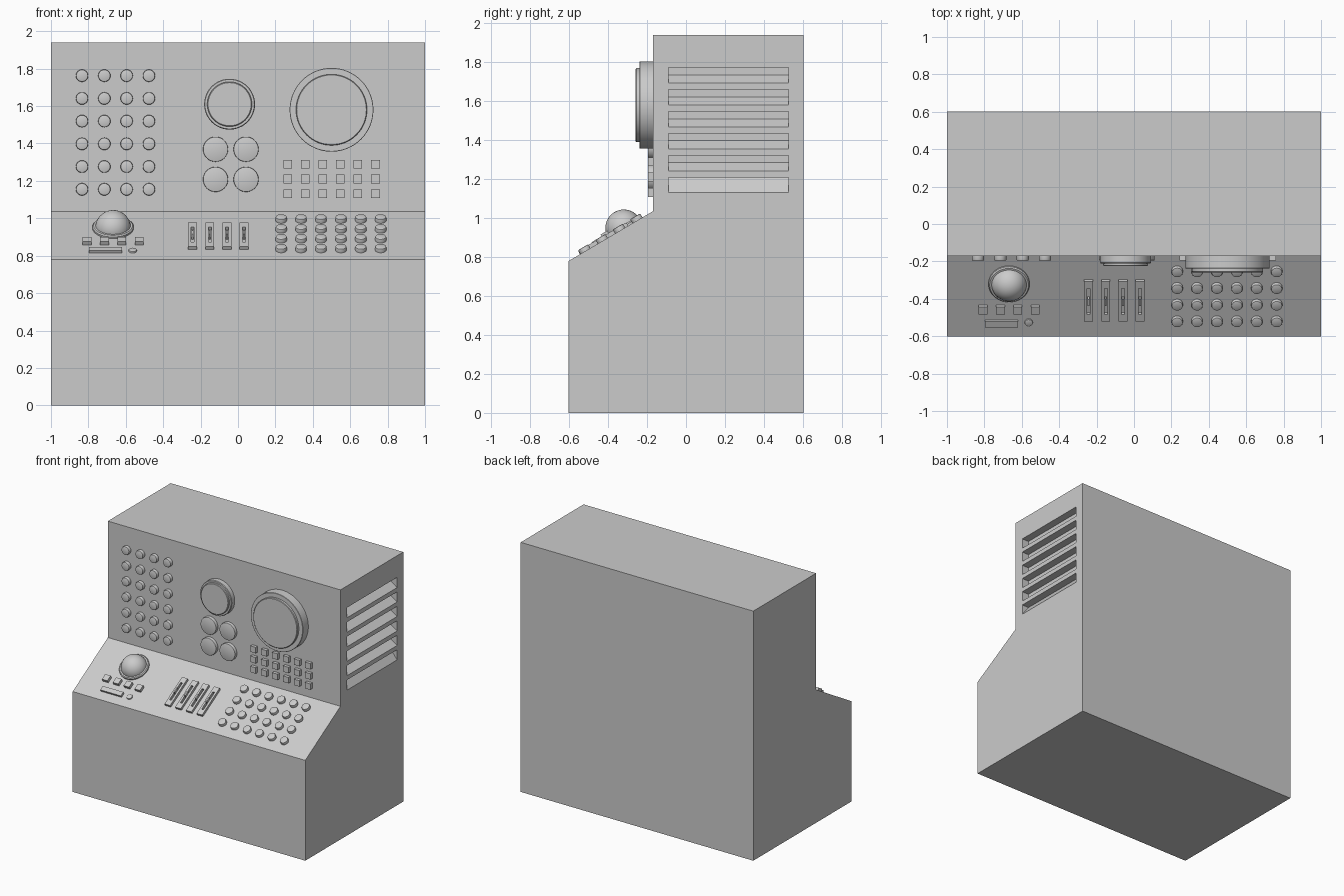
import bpy, bmesh, math
from mathutils import Matrix, Vector

if "Cube" in bpy.data.objects:
    bpy.data.objects.remove(bpy.data.objects["Cube"])

SLOPE = math.atan2(0.255, 0.43)
# Panel frames: local x = right, local y = up the panel, local z = outward
WALL = Matrix.Translation((0, -0.17, 0)) @ Matrix.Rotation(math.pi / 2, 4, 'X')
DESK = Matrix.Translation((0, -0.6, 0.78)) @ Matrix.Rotation(SLOPE, 4, 'X')


def up(y):
    """Distance up the sloped desk for a world y."""
    return (y + 0.6) / math.cos(SLOPE)


def finish(name, bm, frame=Matrix(), smooth=True):
    bmesh.ops.recalc_face_normals(bm, faces=bm.faces)
    me = bpy.data.meshes.new(name)
    bm.to_mesh(me)
    bm.free()
    me.transform(frame)
    ob = bpy.data.objects.new(name, me)
    bpy.context.collection.objects.link(ob)
    bpy.ops.object.select_all(action='DESELECT')
    ob.select_set(True)
    bpy.context.view_layer.objects.active = ob
    if smooth:
        bpy.ops.object.shade_smooth_by_angle(angle=math.radians(35))
    return ob


def lathe(bm, x, y, profile, n=24):
    """Turned part: rings of (radius, height), closed at both ends."""
    rings = [[bm.verts.new((x + r * math.cos(2 * math.pi * i / n),
                            y + r * math.sin(2 * math.pi * i / n), h))
              for i in range(n)] for r, h in profile]
    for a, b in zip(rings, rings[1:]):
        for i in range(n):
            j = (i + 1) % n
            bm.faces.new((a[i], a[j], b[j], b[i]))
    bm.faces.new(rings[0])
    bm.faces.new(rings[-1])


def box(bm, x, y, w, d, h, base=-0.005):
    m = Matrix.Translation((x, y, (h + base) / 2)) @ Matrix.Diagonal((w, d, h - base, 1))
    bmesh.ops.create_cube(bm, size=1, matrix=m)


def prism(bm, pts, axis):
    """Extrude a closed outline of 3D points along a vector."""
    f = bm.faces.new([bm.verts.new(p) for p in pts])
    g = bmesh.ops.extrude_face_region(bm, geom=[f])['geom']
    bmesh.ops.translate(bm, vec=axis, verts=[v for v in g if isinstance(v, bmesh.types.BMVert)])


def button(r, h, c=0.006):
    return [(r, -0.005), (r, h - c), (r - c * 0.3, h - c * 0.3), (r - c, h)]


def grid(x0, dx, nx, y0, dy, ny):
    return [(x0 + i * dx, y0 + j * dy) for i in range(nx) for j in range(ny)]


# Cabinet body
bm = bmesh.new()
side = [(-0.602, 0), (0.602, 0), (0.602, 1.94), (-0.17, 1.94), (-0.17, 1.035), (-0.602, 0.78)]
prism(bm, [(-1, y, z) for y, z in side], Vector((2, 0, 0)))
body = finish("cabinet_body", bm, smooth=False)

# Louvred vents cut in the right side
bm = bmesh.new()
for i in range(6):
    zb = 1.13 + i * 0.1125
    zt = zb + 0.079
    inner = [(0.94, zb + 0.042), (0.94, zt)] if i else [(0.94, zt)]
    floor = zb - 0.014 if i else zb - 0.0264
    outline = [(1.02, floor)] + inner + [(1.02, zt)]
    prism(bm, [(x, -0.09, z) for x, z in outline], Vector((0, 0.615, 0)))
cutter = finish("vent_cutter", bm, smooth=False)
cutter.hide_render = True
mod = body.modifiers.new("vents", 'BOOLEAN')
mod.operation, mod.solver, mod.object = 'DIFFERENCE', 'EXACT', cutter
bpy.context.view_layer.objects.active = body
bpy.ops.object.modifier_apply(modifier="vents")
bpy.data.objects.remove(cutter)

# Round buttons on the upright panel
bm = bmesh.new()
for x, y in grid(-0.834, 0.1193, 4, 1.155, 0.1215, 6):
    lathe(bm, x, y, button(0.033, 0.026))
finish("wall_round_buttons", bm, WALL)

# Medium gauge
bm = bmesh.new()
lathe(bm, -0.045, 1.61, [(0.136, -0.005), (0.136, 0.036), (0.132, 0.041), (0.12, 0.041),
                         (0.119, 0.052), (0.115, 0.055)], 48)
finish("medium_gauge", bm, WALL)

# Four small gauges
bm = bmesh.new()
for x, y in grid(-0.12, 0.163, 2, 1.208, 0.161, 2):
    lathe(bm, x, y, button(0.067, 0.025, 0.004), 32)
finish("small_gauges", bm, WALL)

# Large round screen
bm = bmesh.new()
lathe(bm, 0.5, 1.58, [(0.224, -0.005), (0.224, 0.066), (0.222, 0.068), (0.19, 0.068),
                      (0.19, 0.084), (0.186, 0.088)], 64)
finish("round_screen", bm, WALL)

# Square keys below the screen
bm = bmesh.new()
for x, y in grid(0.265, 0.094, 6, 1.131, 0.079, 3):
    box(bm, x, y, 0.046, 0.046, 0.025)
finish("wall_square_keys", bm, WALL, False)

# Trackball with its collar
bm = bmesh.new()
v = up(-0.318)
lathe(bm, -0.668, v, [(0.11, -0.005), (0.11, 0.01), (0.104, 0.017), (0.09, 0.017)], 40)
finish("trackball_collar", bm, DESK)
bm = bmesh.new()
bmesh.ops.create_uvsphere(bm, u_segments=32, v_segments=16, radius=0.095,
                          matrix=Matrix.Translation((-0.668, v, 0.002)))
finish("trackball", bm, DESK)

# Small keys, long bar key and stud below the trackball
bm = bmesh.new()
for x, y in grid(-0.808, 0.0935, 4, up(-0.452), 0, 1):
    box(bm, x, y, 0.047, 0.047, 0.024)
box(bm, -0.709, up(-0.528), 0.177, 0.036, 0.018)
finish("desk_keys", bm, DESK, False)
bm = bmesh.new()
lathe(bm, -0.563, up(-0.525), button(0.022, 0.01, 0.004))
finish("desk_stud", bm, DESK)

# Slider frames (rails around an open slot) and their handles
frames, handles = bmesh.new(), bmesh.new()
v, length, width, slot = up(-0.404), 0.25, 0.048, 0.016
for i in range(4):
    x = -0.243 + i * 0.092
    rail = (width - slot) / 2
    for s in (-1, 1):
        box(frames, x + s * (width - rail) / 2, v, rail, length, 0.02)
        box(frames, x, v + s * (length - 0.045) / 2, slot, 0.045, 0.02)
    box(handles, x, v, 0.01, 0.04, 0.034)
finish("slider_frames", frames, DESK, False)
finish("slider_handles", handles, DESK, False)

# Round buttons on the desk
bm = bmesh.new()
for x, y in grid(0.231, 0.1064, 6, up(-0.516), up(-0.249) / 3 - up(-0.516) / 3, 4):
    lathe(bm, x, y, button(0.03, 0.024))
finish("desk_round_buttons", bm, DESK)
